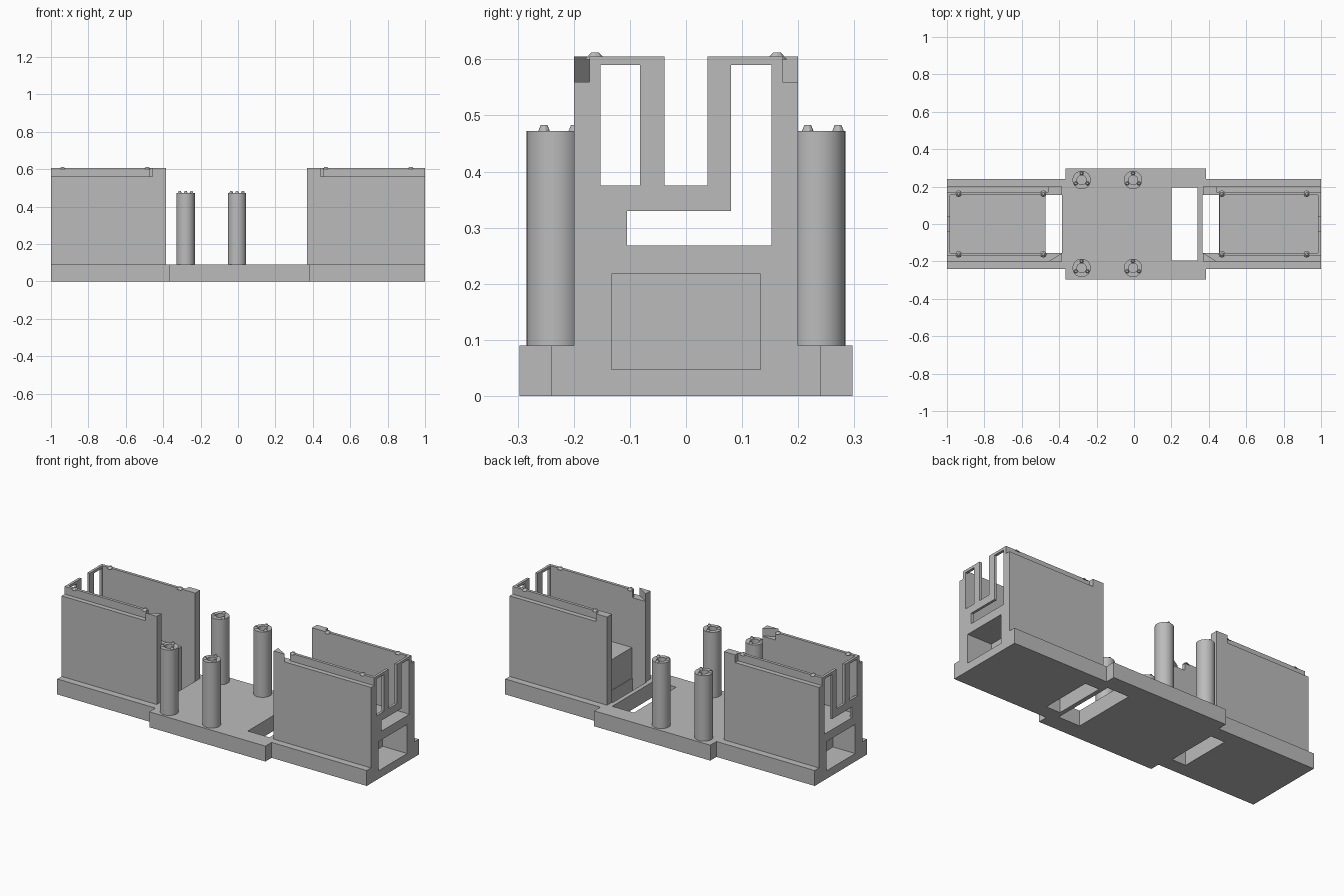
import bpy, bmesh, math

if "Cube" in bpy.data.objects:
    bpy.data.objects.remove(bpy.data.objects["Cube"])

grey = bpy.data.materials.new("plain grey")
grey.diffuse_color = (0.5, 0.5, 0.5, 1)
grey.use_nodes = True
grey.node_tree.nodes["Principled BSDF"].inputs["Base Color"].default_value = grey.diffuse_color


def finish(name, bm):
    bmesh.ops.recalc_face_normals(bm, faces=bm.faces)
    me = bpy.data.meshes.new(name)
    bm.to_mesh(me)
    bm.free()
    ob = bpy.data.objects.new(name, me)
    bpy.context.collection.objects.link(ob)
    me.materials.append(grey)
    return ob


def prism(name, pts, z0, z1):
    """Extrude an xy outline between two heights."""
    bm = bmesh.new()
    lo = [bm.verts.new((x, y, z0)) for x, y in pts]
    hi = [bm.verts.new((x, y, z1)) for x, y in pts]
    bm.faces.new(lo)
    bm.faces.new(hi)
    n = len(pts)
    for i in range(n):
        j = (i + 1) % n
        bm.faces.new((lo[i], lo[j], hi[j], hi[i]))
    return finish(name, bm)


def box(name, x0, x1, y0, y1, z0, z1):
    return prism(name, [(x0, y0), (x1, y0), (x1, y1), (x0, y1)], z0, z1)


def cone(name, x, y, z0, z1, r0, r1, n):
    bm = bmesh.new()
    bmesh.ops.create_cone(bm, cap_ends=True, segments=n, radius1=r0, radius2=r1, depth=z1 - z0)
    bmesh.ops.translate(bm, verts=bm.verts, vec=(x, y, (z0 + z1) / 2))
    return finish(name, bm)


def cut(ob, cutters):
    """Subtract each cutter and remove it afterwards."""
    for c in cutters:
        m = ob.modifiers.new("cut", 'BOOLEAN')
        m.operation, m.solver, m.object = 'DIFFERENCE', 'EXACT', c
        bpy.context.view_layer.objects.active = ob
        bpy.ops.object.modifier_apply(modifier=m.name)
        bpy.data.objects.remove(c)


# Base slab with a wider middle
B, W, M = 0.09, 0.24, 0.297
half = [(-1, -W), (-.365, -W), (-.365, -M), (.385, -M), (.385, -W), (1, -W)]
base = prism("base", half + [(x, -y) for x, y in reversed(half)], 0, B)
cut(base, [box("hole", x0, x1, -y, y, -.1, .2) for x0, x1, y in
           ((-.475, -.385, .155), (.2, .34, .195), (.365, .455, .155))])

WALL, INNER, LIP, TOP, STEP = 0.2, 0.155, 0.172, 0.605, 0.56
for side, s, xi, xo in (("left", -1, -.385, -1), ("right", 1, .37, 1)):
    def at(d):  # distance outward from the inner end of the tower
        return xi + s * d

    def sbox(name, xa, xb, *rest):
        return box(name, min(xa, xb), max(xa, xb), *rest)

    pocket_x = at(.472)
    over = xo + s * .05

    def window():
        return sbox("window", pocket_x, over, -.133, .133, .047, .217)

    cut(base, [window()])

    # Side walls with a stepped rim
    for f, y in (("front", -1), ("back", 1)):
        def ybox(name, xa, xb, ya, yb, z0, z1):
            return sbox(name, xa, xb, min(y * ya, y * yb), max(y * ya, y * yb), z0, z1)
        ybox(f"{side}_{f}_wall", xi, xo, INNER, WALL, B, STEP)
        if y < 0:
            ybox(f"{side}_{f}_rim", at(.085), xo, INNER, LIP, STEP, TOP)
            prism(f"{side}_{f}_corner", [(xi, -INNER), (xi, -WALL), (at(.072), -WALL)], STEP, TOP)
        else:
            ybox(f"{side}_{f}_rim", xi, xo, INNER, LIP, STEP, TOP)
            ybox(f"{side}_{f}_corner", xi, at(.072), LIP, WALL, STEP, TOP)
        # Snap bumps on the rim
        for d in (.1, .553):
            cone(f"{side}_{f}_bump", at(d), y * .162, TOP - .005, TOP + .007, .018, .007, 8)

    # Inner block with a pocket open to the end
    block = sbox(f"{side}_block", at(.088), xo - s * .015, -INNER, INNER, B, .268)
    cut(block, [window()])

    # Thin end plate with slots
    plate = sbox(f"{side}_end_plate", xo - s * .015, xo, -INNER, INNER, B, TOP)
    xa = xo - s * .1
    cut(plate, [window(),
                sbox("slot", xa, over, -.152, -.082, .375, .59),
                sbox("notch", xa, over, -.038, .038, .375, .7),
                sbox("long_slot", xa, over, .08, .152, .268, .59),
                sbox("cross_slot", xa, over, -.105, .1, .268, .33)])

# Hollow posts with three pegs on top
for x in (-.28, -.005):
    for y in (-.235, .235):
        post = cone("post", x, y, B, .472, .049, .049, 40)
        cut(post, [cone("bore", x, y, .37, .6, .025, .025, 24)])
        bpy.ops.object.select_all(action='DESELECT')
        post.select_set(True)
        bpy.context.view_layer.objects.active = post
        bpy.ops.object.shade_smooth_by_angle(angle=math.radians(30))
        for k in range(3):
            a = math.radians(90 + 120 * k)
            cone("post_peg", x + .036 * math.cos(a), y + .036 * math.sin(a), .468, .483, .012, .006, 10)
